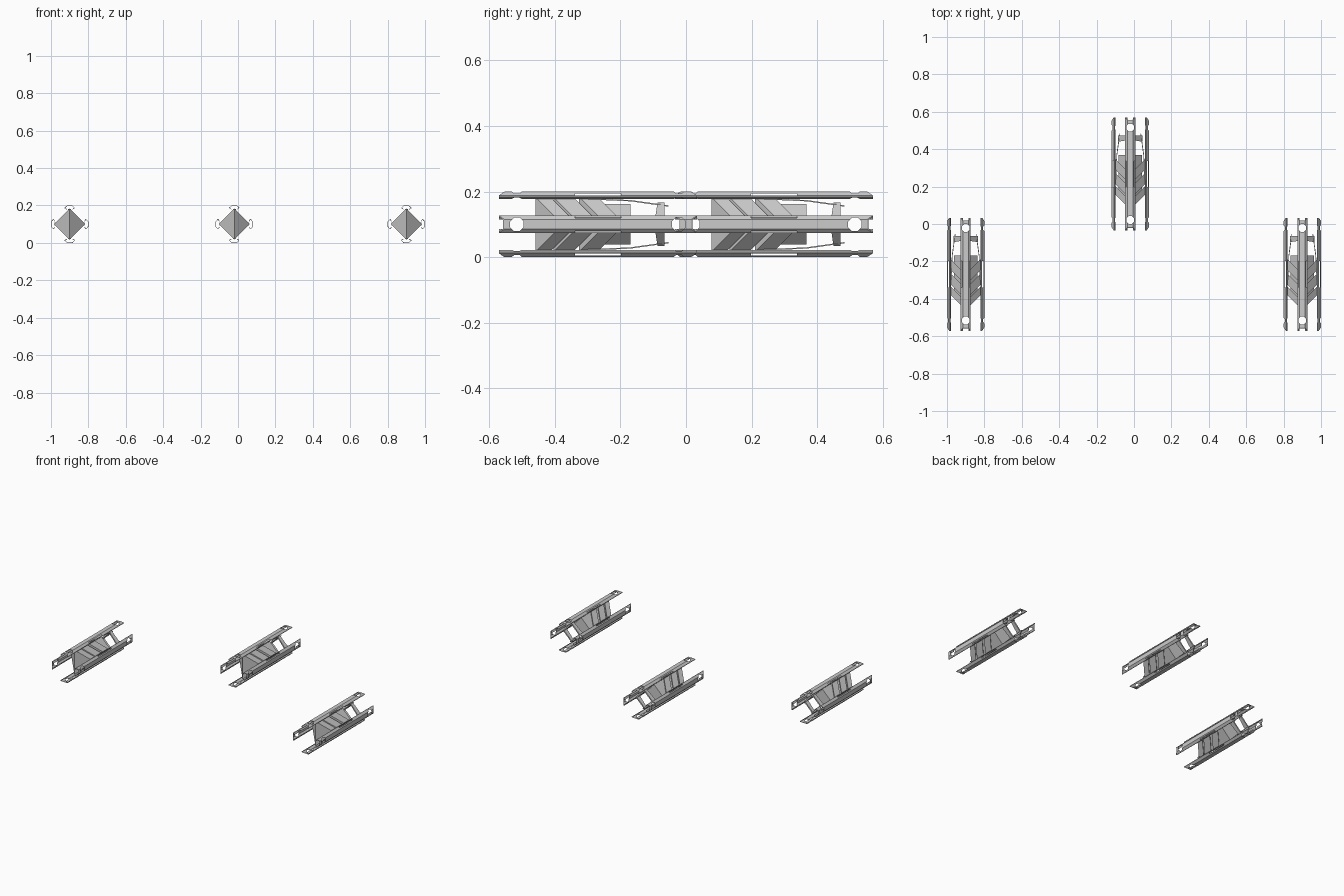
import bpy, bmesh, math
from mathutils import Matrix, Vector

if "Cube" in bpy.data.objects:
    bpy.data.objects.remove(bpy.data.objects["Cube"], do_unlink=True)

HALF = 0.302        # half the length of a module
BODY = 0.083        # corner radius of the armour shells
CORE = 0.062        # corner radius of the inner core


def make_mesh(name, verts, faces):
    mesh = bpy.data.meshes.new(name)
    mesh.from_pydata(verts, [], faces)
    bm = bmesh.new()
    bm.from_mesh(mesh)
    bmesh.ops.recalc_face_normals(bm, faces=bm.faces)
    bm.to_mesh(mesh)
    bm.free()
    return mesh


def place(name, mesh, matrix):
    obj = bpy.data.objects.new(name, mesh)
    obj.matrix_world = matrix
    bpy.context.collection.objects.link(obj)
    return obj


def wedge(name, r, front, back, front_slope=1.0, back_slope=1.0):
    """Square bar on its corner, with chevron-shaped ends."""
    ring = [(0, r), (r, 0), (0, -r), (-r, 0)]
    verts = [(x, y + k * abs(x), z)
             for y, k in ((front, front_slope), (back, back_slope)) for x, z in ring]
    faces = [(0, 1, 2), (0, 2, 3), (4, 6, 5), (4, 7, 6)]
    faces += [(i, (i + 1) % 4, (i + 1) % 4 + 4, i + 4) for i in range(4)]
    return make_mesh(name, verts, faces)


def rail_mesh():
    """Thin folded channel with bevelled ends, a hole near each end and a side slot."""
    outer = [(0.014, 0.1), (0.027, 0.088), (0.026, 0.084), (0.015, 0.078)]
    inner = [(0.014, 0.081), (0.023, 0.086), (0.0235, 0.088), (0.0125, 0.0975)]
    profile = outer + inner
    profile += [(-x, z) for x, z in reversed(profile)]
    n = len(profile)

    def end(z):
        return HALF - max(0, z - 0.09) * 1.8

    verts = [(x, s * end(z), z) for s in (-1, 1) for x, z in profile]
    faces = [(i, (i + 1) % n, (i + 1) % n + n, i + n) for i in range(n)]
    # End caps, split into strips across the folded wall
    strips = [(i, i + 1, 6 - i, 7 - i) for i in range(3)]
    strips += [tuple(n - 1 - v for v in s) for s in strips]
    strips.append((0, 7, n - 8, n - 1))
    faces += strips + [tuple(v + n for v in s) for s in strips]
    obj = place("rail_blank", make_mesh("rail", verts, faces), Matrix())

    # Cutter with two octagonal holes and one long slot
    bm = bmesh.new()
    for y in (-0.247, 0.247):
        turn = Matrix.Translation((0, y, 0.09)) @ Matrix.Rotation(math.pi / 8, 4, 'Z')
        bmesh.ops.create_cone(bm, cap_ends=True, segments=8, radius1=0.0225,
                              radius2=0.0225, depth=0.05, matrix=turn)
    slot = Matrix.Translation((0, 0, 0.0915)) @ Matrix.Diagonal((0.08, 0.14, 0.006, 1))
    bmesh.ops.create_cube(bm, size=1, matrix=slot)
    cut_mesh = bpy.data.meshes.new("rail_cutter")
    bm.to_mesh(cut_mesh)
    bm.free()
    cutter = place("rail_cutter", cut_mesh, Matrix())
    cutter.hide_render = True

    mod = obj.modifiers.new("holes", 'BOOLEAN')
    mod.operation = 'DIFFERENCE'
    mod.solver = 'EXACT'
    mod.object = cutter
    bpy.context.view_layer.update()
    deps = bpy.context.evaluated_depsgraph_get()
    result = bpy.data.meshes.new_from_object(obj.evaluated_get(deps))
    for helper in (obj, cutter):
        bpy.data.objects.remove(helper, do_unlink=True)
    return result


def strut_mesh():
    """Thin tapering blade running back from the shells to the rear frame."""
    path = [(-0.03, 0.08, 0.008), (0.1, 0.074, 0.007), (0.215, 0.058, 0.005)]
    verts = [(sx * w, y, z + dz) for y, z, w in path
             for sx, dz in ((-1, 0), (1, 0), (1, -0.004), (-1, -0.004))]
    faces = [(0, 1, 2, 3), (8, 9, 10, 11)]
    for a in (0, 4):
        faces += [(a + i, a + (i + 1) % 4, a + (i + 1) % 4 + 4, a + i + 4) for i in range(4)]
    return make_mesh("strut", verts, faces)


def frame_mesh():
    """Open diamond frame behind the core, wider at its sides."""
    loops = [(0.066, 0.182, 0.204), (0.054, 0.182, 0.204)]
    verts = []
    for r, y0, y1 in loops:
        for y, k in ((y0, -0.15), (y1, 0.0)):
            verts += [(x * r, y + k * abs(x * r), z * r)
                      for x, z in ((0, 1), (1, 0), (0, -1), (-1, 0))]
    faces = []
    for a, b in ((0, 4), (4, 12), (12, 8), (8, 0)):
        faces += [(a + i, a + (i + 1) % 4, b + (i + 1) % 4, b + i) for i in range(4)]
    return make_mesh("rear_frame", verts, faces)


# Shared parts of one module
centre_parts = {
    "core": wedge("core", CORE, -0.18, 0.1, back_slope=0),
    "front_shell": wedge("front_shell", BODY, -0.19, -0.145),
    "middle_shell": wedge("middle_shell", BODY, -0.135, -0.075),
    "rear_shell": wedge("rear_shell", BODY, -0.057, 0.0),
    "rear_frame": frame_mesh(),
}
radial_parts = {"rail": rail_mesh(), "strut": strut_mesh()}
sides = ["top", "left", "bottom", "right"]

# Three modules in a triangle
modules = {"right": (-0.9, -0.269), "middle": (-0.02, 0.268), "left": (0.9, -0.269)}
for label, (x, y) in modules.items():
    base = Matrix.Translation(Vector((x, y, 0.1)))
    for name, mesh in centre_parts.items():
        place(f"{label}_module_{name}", mesh, base)
    for i, side in enumerate(sides):
        turn = base @ Matrix.Rotation(i * math.pi / 2, 4, 'Y')
        for name, mesh in radial_parts.items():
            place(f"{label}_module_{side}_{name}", mesh, turn)
